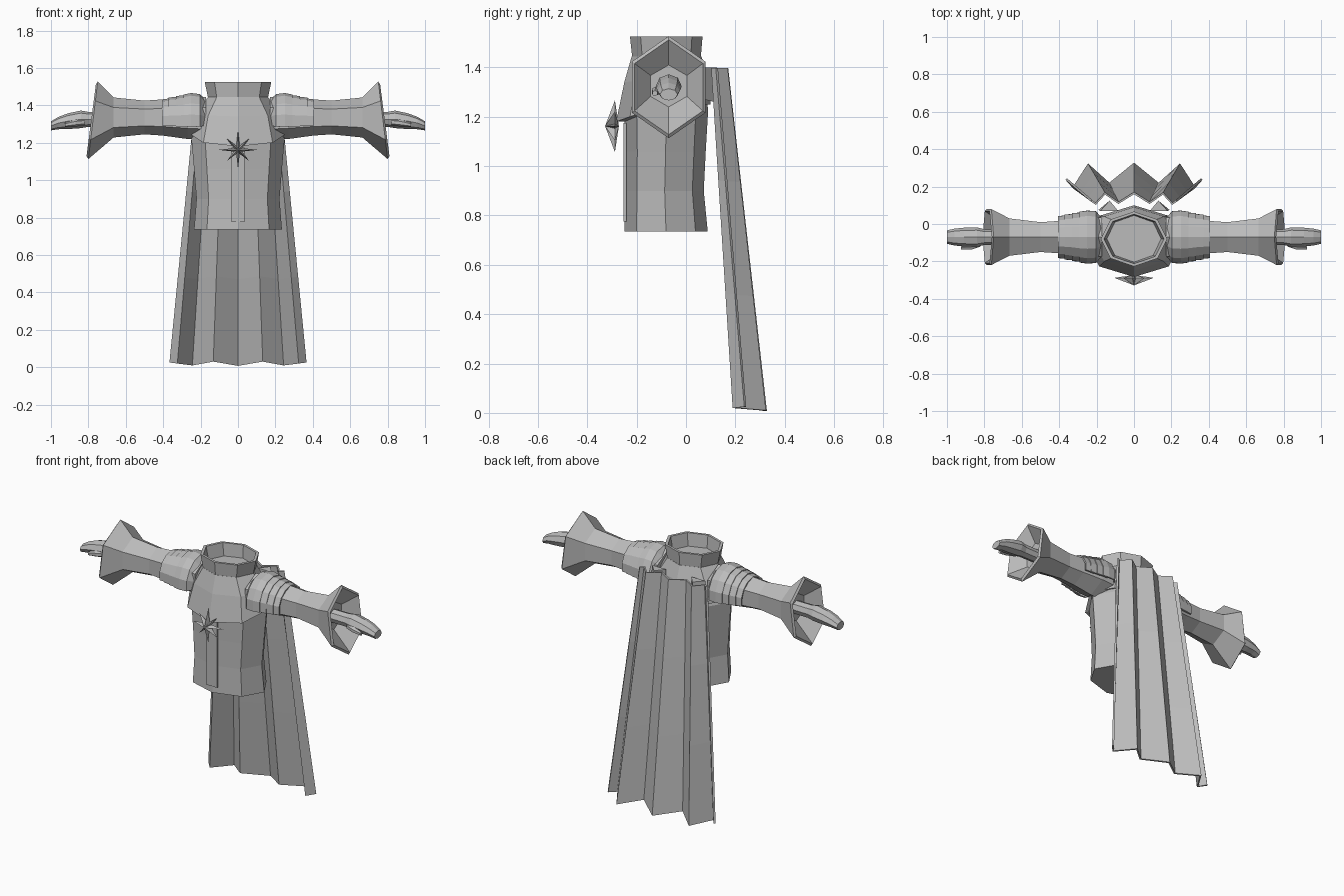
import bpy, bmesh, math
from mathutils import Vector

if "Cube" in bpy.data.objects:
    bpy.data.objects.remove(bpy.data.objects["Cube"])

grey = bpy.data.materials.new("plain_grey")
grey.diffuse_color = (0.5, 0.5, 0.5, 1)
grey.use_nodes = True
grey.node_tree.nodes["Principled BSDF"].inputs["Base Color"].default_value = grey.diffuse_color
CY = -0.07  # depth of the arm axis


def finish(name, bm, thick=0):
    bmesh.ops.recalc_face_normals(bm, faces=bm.faces)
    me = bpy.data.meshes.new(name)
    bm.to_mesh(me)
    bm.free()
    me.materials.append(grey)
    ob = bpy.data.objects.new(name, me)
    bpy.context.collection.objects.link(ob)
    if thick:
        mod = ob.modifiers.new("thickness", 'SOLIDIFY')
        mod.thickness = thick
        mod.offset = 0
    return ob


def loft(name, rings, closed=True, cap_start=False, cap_end=False, thick=0):
    bm = bmesh.new()
    vs = [[bm.verts.new(p) for p in r] for r in rings]
    n = len(rings[0])
    for a, b in zip(vs, vs[1:]):
        for i in range(n if closed else n - 1):
            j = (i + 1) % n
            bm.faces.new((a[i], a[j], b[j], b[i]))
    if cap_start:
        bm.faces.new(vs[0])
    if cap_end:
        bm.faces.new(vs[-1])
    return finish(name, bm, thick)


def body_ring(z, rx, y0, y1, front_drop=0):
    # eight-sided horizontal ring with a vertex at the front centre
    pts = []
    for i in range(8):
        a = math.radians(45 * i)
        pts.append((rx * math.sin(a), (y0 + y1) / 2 - (y1 - y0) / 2 * math.cos(a),
                    z - front_drop * max(0, math.cos(a))))
    return pts


def arm_ring(x, ry, rz, zc, n=6, lean=0, y=CY):
    # upright ring around the arm with a vertex on top
    return [(x - lean * math.cos(2 * math.pi * i / n),
             y + ry * math.sin(2 * math.pi * i / n),
             zc + rz * math.cos(2 * math.pi * i / n)) for i in range(n)]


def flip(rings, s):
    return [[(s * p[0], p[1], p[2]) for p in r] for r in rings]


# Tunic body
loft("tunic", [body_ring(0.735, 0.235, -0.25, 0.088),
               body_ring(0.90, 0.222, -0.245, 0.072),
               body_ring(1.06, 0.235, -0.245, 0.08),
               body_ring(1.23, 0.25, -0.25, 0.09),
               body_ring(1.34, 0.2, -0.22, 0.07)], cap_start=True, cap_end=True)

# Upper chest mantle, overlapping the tunic
loft("mantle", [body_ring(1.25, 0.25, -0.25, 0.09, 0.07),
                body_ring(1.25, 0.262, -0.283, 0.1, 0.07),
                body_ring(1.36, 0.225, -0.25, 0.09, 0.02),
                body_ring(1.445, 0.16, -0.22, 0.062)], cap_end=True)

# Standing collar with inner wall
loft("collar", [body_ring(1.44, 0.16, -0.218, 0.06),
                body_ring(1.525, 0.178, -0.227, 0.067),
                body_ring(1.525, 0.16, -0.212, 0.052),
                body_ring(1.447, 0.145, -0.204, 0.046)])

# Front placket strip
bm = bmesh.new()
bmesh.ops.create_cube(bm, size=1)
for v in bm.verts:
    v.co = Vector((v.co.x * 0.07, -0.248 + v.co.y * 0.012, 0.975 + v.co.z * 0.4))
finish("placket", bm)

# Eight-pointed star brooch with a raised centre
bm = bmesh.new()
rim = []
for i in range(16):
    a = math.pi * i / 8
    r = 0.024 if i % 2 else (0.105 if i % 4 == 0 else 0.085)
    rim.append(bm.verts.new((r * math.sin(a), -0.288, 1.162 + r * math.cos(a))))
tip = bm.verts.new((0, -0.328, 1.162))
back = bm.verts.new((0, -0.272, 1.162))
for i in range(16):
    j = (i + 1) % 16
    bm.faces.new((rim[i], rim[j], tip))
    bm.faces.new((rim[j], rim[i], back))
finish("star_brooch", bm)

# Pleated cape: half profile as (top x, top y, bottom x, bottom y, bottom z)
half = [(0.228, 0.125, 0.362, 0.24, 0.025), (0.205, 0.108, 0.325, 0.195, 0.02),
        (0.155, 0.163, 0.245, 0.318, 0.01), (0.083, 0.113, 0.132, 0.215, 0.03)]
prof = [(-a, b, -c, d, e) for a, b, c, d, e in half]
prof += [(0, 0.165, 0, 0.322, 0.008)] + half[::-1]
cape = []
for k in range(4):
    t = k / 3
    cape.append([(a + (c - a) * t, b + (d - b) * t, 1.398 + (e - 1.398) * t)
                 for a, b, c, d, e in prof])
loft("cape", cape, closed=False, thick=0.012)

for s, side in ((1, "left"), (-1, "right")):
    # Sleeve flaring into a hollow cuff
    rings = [arm_ring(0.17, 0.12, 0.115, 1.33), arm_ring(0.27, 0.12, 0.115, 1.335),
             arm_ring(0.40, 0.10, 0.097, 1.335), arm_ring(0.50, 0.092, 0.09, 1.335),
             arm_ring(0.665, 0.115, 0.107, 1.335),
             arm_ring(0.775, 0.172, 0.207, 1.32, lean=0.025),
             arm_ring(0.785, 0.160, 0.192, 1.32, lean=0.025),
             arm_ring(0.70, 0.085, 0.085, 1.325)]
    loft(side + "_sleeve", flip(rings, s), cap_start=True, cap_end=True)

    # Layered shoulder plates, each a half band over the arm
    plates = [[(0.175, 0.10, 0.105), (0.205, 0.137, 0.14),
               (0.25, 0.14, 0.146), (0.29, 0.134, 0.138)],
              [(0.25, 0.132, 0.136), (0.33, 0.126, 0.13)],
              [(0.30, 0.124, 0.128), (0.37, 0.118, 0.122)],
              [(0.34, 0.116, 0.12), (0.405, 0.11, 0.112)]]
    for k, plate in enumerate(plates):
        bands = []
        for x, ry, rz in plate:
            arc = [math.radians(-102 + 204 * i / 8) for i in range(9)]
            bands.append([(x, CY + ry * math.sin(a), 1.315 + rz * math.cos(a)) for a in arc])
        loft(f"{side}_shoulder_plate_{k + 1}", flip(bands, s), closed=False, thick=0.01)

    # Hand: wrist, palm and curled fingers
    hand = [arm_ring(0.69, 0.04, 0.04, 1.325, 8), arm_ring(0.80, 0.042, 0.04, 1.325, 8),
            arm_ring(0.84, 0.052, 0.047, 1.325, 8), arm_ring(0.91, 0.05, 0.042, 1.315, 8),
            arm_ring(0.96, 0.045, 0.033, 1.305, 8), arm_ring(1.0, 0.036, 0.024, 1.29, 8)]
    loft(side + "_hand", flip(hand, s), cap_start=True, cap_end=True)
    thumb = [arm_ring(0.82, 0.018, 0.018, 1.31, 6, y=-0.105),
             arm_ring(0.87, 0.018, 0.018, 1.305, 6, y=-0.122),
             arm_ring(0.925, 0.011, 0.012, 1.295, 6, y=-0.126)]
    loft(side + "_thumb", flip(thumb, s), cap_start=True, cap_end=True)

    # Small tab joining the mantle to the cape
    tab = [[(0.19, 0.075, 1.27), (0.135, 0.115, 1.26), (0.09, 0.075, 1.27)],
           [(0.18, 0.07, 1.40), (0.13, 0.125, 1.40), (0.085, 0.07, 1.40)]]
    loft(side + "_cape_tab", flip(tab, s), cap_start=True, cap_end=True)
